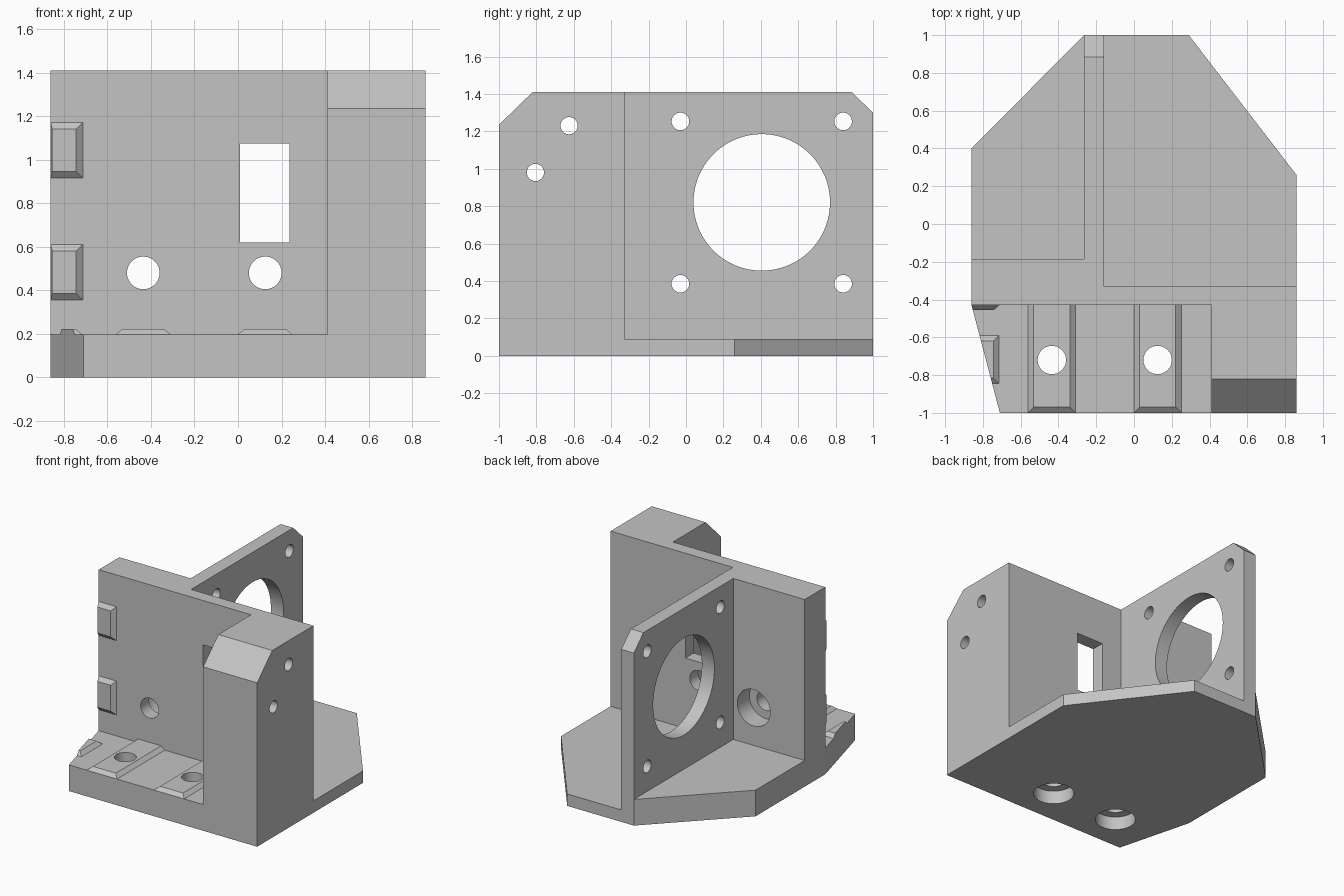
import bpy, bmesh, math
from mathutils import Vector

cube = bpy.data.objects.get("Cube")
if cube:
    bpy.data.objects.remove(cube, do_unlink=True)

grey = bpy.data.materials.new("plain grey")
grey.use_nodes = True
COLOR = (0.55, 0.55, 0.55, 1)
grey.diffuse_color = COLOR
grey.node_tree.nodes["Principled BSDF"].inputs["Base Color"].default_value = COLOR


def place(axis, a, b, depth):
    return Vector({"x": (depth, a, b), "y": (a, depth, b), "z": (a, b, depth)}[axis])


def loft(name, axis, lower, lo, upper, hi):
    """Closed solid between two matching outlines stacked along an axis."""
    bm = bmesh.new()
    low = [bm.verts.new(place(axis, a, b, lo)) for a, b in lower]
    top = [bm.verts.new(place(axis, a, b, hi)) for a, b in upper]
    bm.faces.new(low)
    bm.faces.new(top)
    for i in range(len(low)):
        j = (i + 1) % len(low)
        bm.faces.new((low[i], low[j], top[j], top[i]))
    bmesh.ops.recalc_face_normals(bm, faces=bm.faces)
    mesh = bpy.data.meshes.new(name)
    bm.to_mesh(mesh)
    bm.free()
    mesh.materials.append(grey)
    obj = bpy.data.objects.new(name, mesh)
    bpy.context.collection.objects.link(obj)
    return obj


def prism(name, axis, outline, lo, hi):
    return loft(name, axis, outline, lo, outline, hi)


def rect(a0, a1, b0, b1):
    return [(a0, b0), (a1, b0), (a1, b1), (a0, b1)]


def box(name, x, y, z):
    return prism(name, "z", rect(*x, *y), *z)


def cylinder(name, axis, a, b, r, lo, hi, n=64):
    ring = [(a + r * math.cos(math.tau * i / n), b + r * math.sin(math.tau * i / n))
            for i in range(n)]
    return prism(name, axis, ring, lo, hi)


def pad(name, axis, a0, a1, b0, b1, lo, hi, bevel=0.03):
    """Shallow raised pad with sloping sides."""
    return loft(name, axis, rect(a0, a1, b0, b1), lo,
                rect(a0 + bevel, a1 - bevel, b0 + bevel, b1 - bevel), hi)


def combine(target, tool, operation):
    mod = target.modifiers.new(operation, "BOOLEAN")
    mod.operation, mod.solver, mod.object = operation, "EXACT", tool
    bpy.context.view_layer.objects.active = target
    bpy.ops.object.modifier_apply(modifier=mod.name)
    bpy.data.objects.remove(tool, do_unlink=True)


W, H, FLOOR = 0.86, 1.41, 0.197
FRONT, BACK = -0.43, -0.33       # faces of the upright wall
PX0, PX1 = -0.265, -0.16         # faces of the motor plate
ARM = 0.41
SCREWS = (-0.435, 0.125)

outline = [(-0.71, -1), (W, -1), (W, 0.26), (0.29, 1), (PX0, 1), (-W, 0.4), (-W, FRONT)]

# Base slab, lower on one side of the plate
bracket = prism("bracket", "z", outline, 0, FLOOR)
combine(bracket, box("floor_pocket", (PX1, 1.2), (BACK, 1.2), (0.09, 0.5)), "DIFFERENCE")

# Upright wall, thicker wall section, motor plate and side arm
plate_side = [(FRONT, 0), (1, 0), (1, 1.3), (0.885, H), (FRONT, H)]
arm_side = [(-1, 0), (BACK, 0), (BACK, H), (-0.82, H), (-1, 1.235)]
for part in (
    box("wall", (-W, W), (FRONT, BACK), (0, H)),
    box("thick_wall", (-W, PX0), (FRONT, -0.185), (0, H)),
    prism("motor_plate", "x", plate_side, PX0, PX1),
    prism("side_arm", "x", arm_side, ARM, W),
):
    combine(bracket, part, "UNION")

# Raised ribs on the base
for x in SCREWS:
    rib = pad("base_rib", "z", x - 0.126, x + 0.126, -1, -0.36, FLOOR, FLOOR + 0.025)
    combine(bracket, rib, "UNION")

# Edge pads on base and wall, trimmed along the slanted side
edge_pads = [pad("base_pad", "z", -1, -0.715, -0.845, -0.59, FLOOR, FLOOR + 0.025)]
for z in (0.355, 0.915):
    edge_pads.append(pad("wall_pad", "y", -1, -0.713, z, z + 0.255, FRONT, FRONT - 0.026))
for edge_pad in edge_pads:
    combine(edge_pad, prism("trim", "z", outline, -0.1, 2), "INTERSECT")
    combine(bracket, edge_pad, "UNION")

# Cable window and screw holes with counterbores
cutters = [
    box("window", (0.01, 0.237), (-0.6, -0.25), (0.62, 1.075)),
    cylinder("wall_bore", "y", SCREWS[0], 0.48, 0.137, BACK, 0),
]
for x in SCREWS:
    cutters += [
        cylinder("wall_hole", "y", x, 0.48, 0.075, -0.6, 0),
        cylinder("base_hole", "z", x, -0.72, 0.075, -0.1, 0.4),
        cylinder("base_bore", "z", x, -0.72, 0.14, -0.1, 0.1),
    ]

# Motor opening with its four bolt holes, and two holes through the arm
cutters.append(cylinder("motor_opening", "x", 0.405, 0.82, 0.365, -0.4, 0, 96))
for y in (-0.03, 0.84):
    for z in (0.385, 1.253):
        cutters.append(cylinder("bolt_hole", "x", y, z, 0.047, -0.4, 0))
for y, z in ((-0.625, 1.23), (-0.805, 0.98)):
    cutters.append(cylinder("arm_hole", "x", y, z, 0.046, 0.3, 1))
for cutter in cutters:
    combine(bracket, cutter, "DIFFERENCE")

bpy.ops.object.select_all(action="DESELECT")
bracket.select_set(True)
bpy.context.view_layer.objects.active = bracket
bpy.ops.object.shade_smooth_by_angle(angle=math.radians(12))
